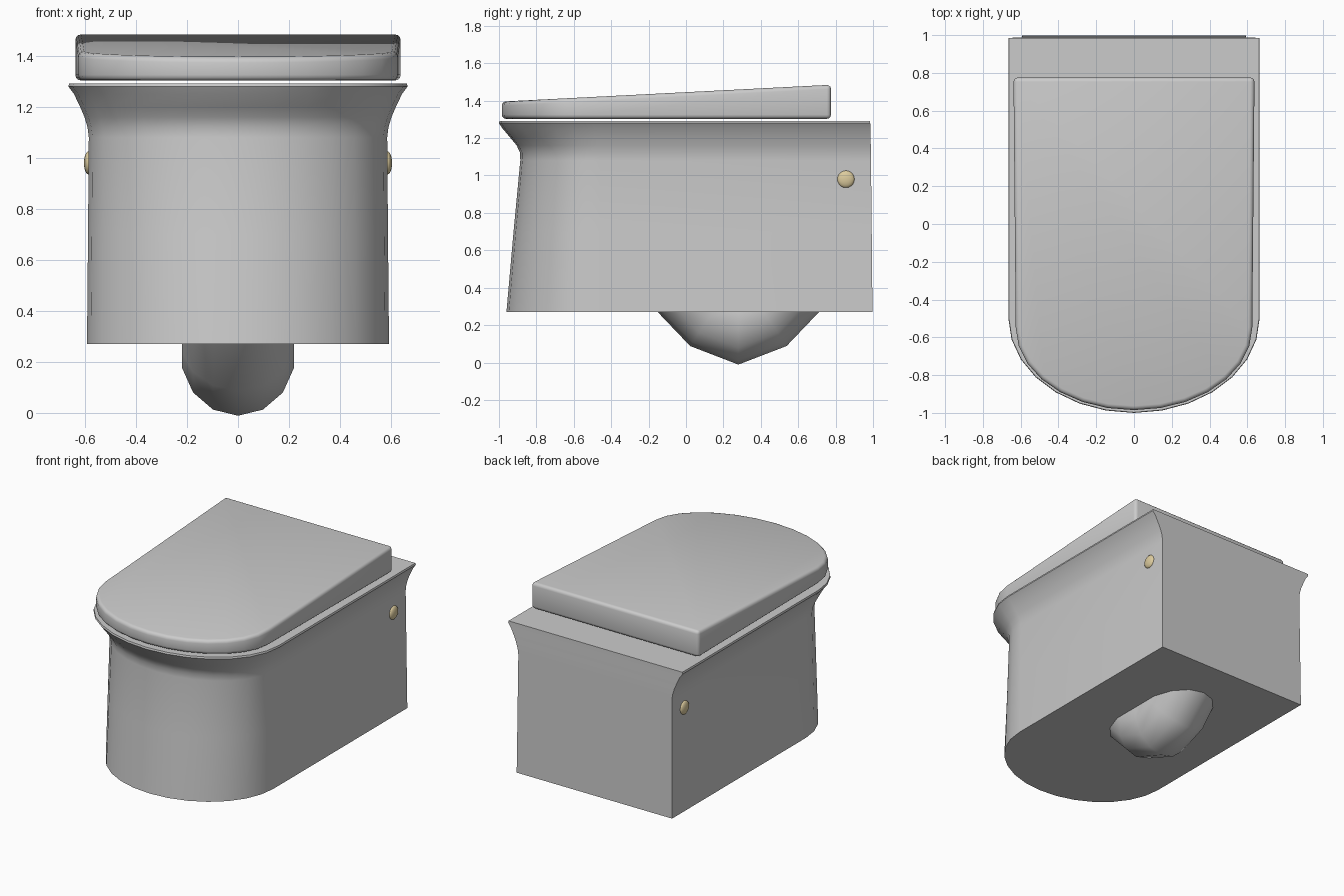
import bpy, bmesh, math
from mathutils import Vector

if "Cube" in bpy.data.objects:
    bpy.data.objects.remove(bpy.data.objects["Cube"])


def add_object(name, rings, angle=40, bevel=0.0):
    """Loft closed rings of points into a capped, smooth shaded object."""
    bm = bmesh.new()
    loops = [[bm.verts.new(p) for p in ring] for ring in rings]
    n = len(loops[0])
    for a, b in zip(loops, loops[1:]):
        for i in range(n):
            j = (i + 1) % n
            bm.faces.new((a[i], a[j], b[j], b[i]))
    bm.faces.new(loops[0])
    bm.faces.new(loops[-1])
    bmesh.ops.recalc_face_normals(bm, faces=bm.faces[:])
    me = bpy.data.meshes.new(name)
    bm.to_mesh(me)
    bm.free()
    ob = bpy.data.objects.new(name, me)
    bpy.context.collection.objects.link(ob)
    bpy.ops.object.select_all(action='DESELECT')
    ob.select_set(True)
    bpy.context.view_layer.objects.active = ob
    if bevel:
        mod = ob.modifiers.new("round_edges", 'BEVEL')
        mod.width = bevel
        mod.segments = 3
        mod.limit_method = 'ANGLE'
        mod.angle_limit = math.radians(40)
        bpy.ops.object.modifier_apply(modifier=mod.name)
    bpy.ops.object.shade_smooth_by_angle(angle=math.radians(angle))
    return ob


def u_outline(half, front, back, start, steps=14, back_half=None):
    """U-shaped plan: straight back and sides, elliptical front."""
    bh = back_half or half
    pts = [(bh, back), (-bh, back)]
    for i in range(steps + 1):
        a = math.pi * i / steps
        pts.append((-half * math.cos(a), start - (start - front) * math.sin(a)))
    return pts


# bowl housing: tapering shell with a flared rim (z, half width, front, back, curve start)
body_profile = [
    (0.27, 0.592, -0.96, 0.997, -0.46),
    (0.70, 0.588, -0.922, 0.993, -0.46),
    (1.08, 0.585, -0.886, 0.989, -0.46),
    (1.12, 0.590, -0.887, 0.989, -0.46),
    (1.16, 0.602, -0.905, 0.988, -0.47),
    (1.20, 0.619, -0.938, 0.987, -0.48),
    (1.25, 0.643, -0.980, 0.986, -0.49),
    (1.28, 0.665, -1.00, 0.985, -0.50),
    (1.292, 0.662, -0.997, 0.985, -0.50),
]
add_object("bowl_housing", [
    [(x, y, z) for x, y in u_outline(h, f, b, s)]
    for z, h, f, b, s in body_profile])

# lid: wedge that thickens toward the back
plan = u_outline(0.626, -0.985, 0.775, -0.55, back_half=0.638)
add_object("lid", [
    [(x, y, 1.303) for x, y in plan],
    [(x, y, 1.395 + (y + 0.985) * 0.051) for x, y in plan]], bevel=0.022)

# drain trap: U-bend tube, centre line in the yz plane, mitred rings
R = 0.225
path = [Vector(p) for p in ((-0.06, 0.50), (0.15, 0.28), (0.28, 0.23),
                            (0.41, 0.28), (0.62, 0.50))]
rings = []
for k, p in enumerate(path):
    d0 = (p - path[max(k - 1, 0)]).normalized()
    d1 = (path[min(k + 1, len(path) - 1)] - p).normalized()
    t = (d0 + d1).normalized()
    up = Vector((-t.y, t.x))
    stretch = 1.0 / max(t.dot(d1 if k == 0 else d0), 0.5)
    ring = []
    for i in range(14):
        a = 2 * math.pi * i / 14 - math.pi / 2
        q = p + up * (R * stretch * math.sin(a))
        ring.append((R * math.cos(a), q.x, q.y))
    rings.append(ring)
add_object("drain_trap", rings, angle=60)

# brass side caps covering the fixing bolts
brass = bpy.data.materials.new("brass")
brass.diffuse_color = (0.72, 0.60, 0.34, 1)
brass.use_nodes = True
brass.node_tree.nodes["Principled BSDF"].inputs["Base Color"].default_value = brass.diffuse_color
for side, label in ((-1, "left"), (1, "right")):
    bpy.ops.mesh.primitive_uv_sphere_add(
        segments=20, ring_count=10, radius=1, location=(side * 0.585, 0.855, 0.98))
    cap = bpy.context.object
    cap.name = "bolt_cap_" + label
    cap.scale = (0.019, 0.046, 0.046)
    bpy.ops.object.transform_apply(location=False, rotation=False, scale=True)
    bpy.ops.object.shade_smooth()
    cap.data.materials.append(brass)
